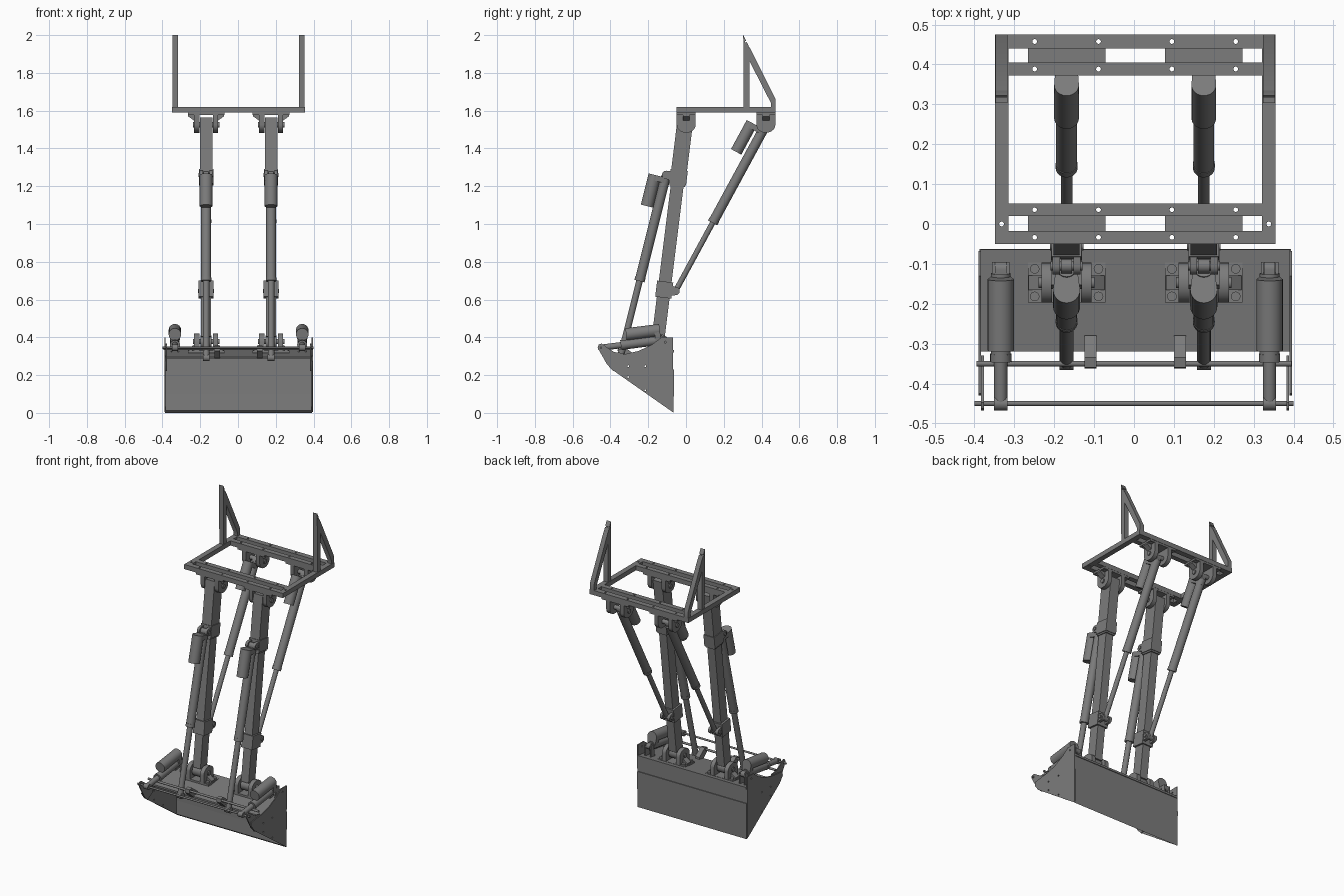
import bpy, bmesh, math
from mathutils import Vector as V

if "Cube" in bpy.data.objects:
    bpy.data.objects.remove(bpy.data.objects["Cube"])

CX = 0.003          # small sideways offset of the assembly
ARM_X = 0.172
SIDES = (("left", -1), ("right", 1))
PAINT = bpy.data.materials.new("dark_grey_paint")
PAINT.diffuse_color = (.2, .2, .2, 1)
PAINT.use_nodes = True
PAINT.node_tree.nodes["Principled BSDF"].inputs["Base Color"].default_value = PAINT.diffuse_color


def extrude(name, pts, vec):
    """Closed outline of 3D points pushed along a vector."""
    bm = bmesh.new()
    a = [bm.verts.new(V(p)) for p in pts]
    b = [bm.verts.new(V(p) + V(vec)) for p in pts]
    n = len(a)
    bm.faces.new(a)
    bm.faces.new(b[::-1])
    for i in range(n):
        bm.faces.new((a[i], b[i], b[(i + 1) % n], a[(i + 1) % n]))
    bmesh.ops.recalc_face_normals(bm, faces=bm.faces)
    me = bpy.data.meshes.new(name)
    bm.to_mesh(me)
    bm.free()
    me.materials.append(PAINT)
    ob = bpy.data.objects.new(name, me)
    bpy.context.collection.objects.link(ob)
    return ob


def prism(name, yz, x0, x1):
    return extrude(name, [(x0, y, z) for y, z in yz], (x1 - x0, 0, 0))


def box(name, x0, x1, y0, y1, z0, z1):
    return prism(name, [(y0, z0), (y1, z0), (y1, z1), (y0, z1)], x0, x1)


def stadium(ca, cb, ra, rb, u, w, n=12):
    """Outline around two circles; u runs from a to b, w is across."""
    pts = []
    for c, r, start in ((ca, ra, math.pi / 2), (cb, rb, -math.pi / 2)):
        for i in range(n + 1):
            t = start + math.pi * i / n
            pts.append(V(c) + r * (math.cos(t) * u + math.sin(t) * w))
    return pts


def cyl(name, a, b, r, n=24):
    a, b = V(a), V(b)
    d = (b - a).normalized()
    u = d.orthogonal().normalized()
    w = d.cross(u)
    ring = [a + r * (math.cos(math.tau * i / n) * u + math.sin(math.tau * i / n) * w) for i in range(n)]
    return extrude(name, ring, b - a)


def beam(name, x, a, b, wx, wd):
    """Box section running between two (y, z) points."""
    a, b = V((x - wx / 2, *a)), V((x - wx / 2, *b))
    d = (b - a).normalized()
    n = V((0, -d.z, d.y)) * wd / 2
    return extrude(name, [a + n, b + n, b - n, a - n], (wx, 0, 0))


def drill(ob, holes, axis, r):
    """Cut round holes through an object along an axis."""
    for h in holes:
        c = cyl("hole_cutter", V(h) - V(axis), V(h) + V(axis), r, 12)
        m = ob.modifiers.new("hole", "BOOLEAN")
        m.operation, m.solver, m.object = "DIFFERENCE", "EXACT", c
        bpy.context.view_layer.objects.active = ob
        bpy.ops.object.modifier_apply(modifier=m.name)
        bpy.data.objects.remove(c)


def bracket(name, x, y, z, s, h, bolts):
    """Flange with two rounded ears, gussets, a pin, and bolts or bolt holes."""
    flange = box(name + "_flange", x - .097, x + .097, y - .05, y + .05, z, z + s * .012)
    spots = [(x + e * .08, y + k * .0345, z) for e in (-1, 1) for k in (-1, 1)]
    if bolts:
        for p in spots:
            cyl(name + "_bolt", p, V(p) + V((0, 0, s * .022)), .012, 16)
    else:
        drill(flange, spots, (0, 0, .05), .006)
    c = z + s * h
    arc = [(y + .05 * math.cos(math.pi * i / 14), c + s * (.042 * math.sin(math.pi * i / 14))) for i in range(15)]
    for e in (-1, 1):
        prism(name + "_ear", [(y + .05, z)] + arc + [(y - .05, z)], x + e * .036, x + e * .063)
        extrude(name + "_gusset", [(x + e * .06, y - .018, z + s * .01), (x + e * .095, y - .018, z + s * .01),
                                   (x + e * .095, y - .018, z + s * .02), (x + e * .06, y - .018, z + s * .045)], (0, .036, 0))
    cyl(name + "_pin", (x - .07, y, c), (x + .07, y, c), .014)


def actuator(name, x, a, b, body, r, rod, off, m0, m1, mr):
    """Linear actuator: body, rod, end eyes and a parallel motor at the side."""
    a, b = V((x, *a)), V((x, *b))
    d = (b - a).normalized()
    n = V((0, -d.z, d.y)) * (1 if off > 0 else -1)
    off = abs(off)
    X = V((1, 0, 0))
    cyl(name + "_body", a + d * m0 * .6, a + d * body, r)
    cyl(name + "_collar", a + d * (body - .02), a + d * body, r * 1.06)
    cyl(name + "_rod", a + d * body, b, rod)
    cyl(name + "_motor", a + d * m0 + n * off, a + d * m1 + n * off, mr)
    extrude(name + "_gearbox", [p + d * m0 for p in stadium(a, a + n * off, r, mr, n, X)], d * .03)
    extrude(name + "_top_lug", [p - X * .014 for p in stadium(a, a + d * (m0 + .01), .017, .017, d, V((0, -d.z, d.y)))], X * .028)
    cyl(name + "_rod_eye", b - X * rod, b + X * rod, rod * 1.05)


# Top frame: side rails and four cross bars
for sn, s in SIDES:
    rail = box(sn + "_frame_rail", CX + s * .318, CX + s * .352, -.05, .475, 1.59, 1.62)
    drill(rail, [(CX + s * .335, 0, 1.6)], (0, 0, .1), .006)
for y0, y1 in ((-.05, -.017), (.02, .052), (.372, .405), (.44, .475)):
    bar = box("frame_cross_bar", CX - .318, CX + .318, y0, y1, 1.59, 1.62)
    drill(bar, [(CX + x, (y0 + y1) / 2, 1.6) for x in (-.252, -.092, .092, .252)], (0, 0, .1), .006)

# Mounting posts with diagonal braces
for sn, s in SIDES:
    x0, x1 = CX + s * .32, CX + s * .35
    post = prism(sn + "_post", [(.305, 1.62), (.335, 1.62), (.335, 1.935), (.305, 1.998), (.303, 2.0)], x0, x1)
    drill(post, [(CX + s * .335, .317, 1.965)], (.1, 0, 0), .005)
    prism(sn + "_post_brace", [(.335, 1.94), (.475, 1.66), (.475, 1.62), (.45, 1.62), (.45, 1.64), (.335, 1.865)], x0, x1)

# Lifting arms, their brackets and actuators
P0, P1 = V((-.007, 1.52)), V((-.15, .375))


def on_arm(z):
    return P0.lerp(P1, (P0.y - z) / (P0.y - P1.y))


for sn, s in SIDES:
    x = CX + s * ARM_X
    bracket(sn + "_front_bracket", x, .001, 1.59, -1, .065, False)
    bracket(sn + "_rear_bracket", x, .423, 1.59, -1, .065, False)
    bracket(sn + "_bucket_bracket", x, -.147, .318, 1, .06, True)
    beam(sn + "_arm_upper", x, on_arm(1.558), on_arm(1.2), .066, .084)
    beam(sn + "_arm_lower", x, on_arm(1.25), on_arm(.40), .054, .068)
    cyl(sn + "_arm_foot", (x - .03, *P1), (x + .03, *P1), .034)
    beam(sn + "_arm_top_collar", x, on_arm(1.285), on_arm(1.21), .076, .092)
    beam(sn + "_arm_low_collar", x, on_arm(.695), on_arm(.61), .078, .086)
    # ears that hold the actuators on the arm
    U = V((0, 1, 0))
    for e in (-1, 1):
        for nm, ca, cb in (("upper", (-.105, 1.26), (-.05, 1.25)), ("lower", (-.055, .645), (-.1, .65))):
            q = [p + V((e * .026 - .009, 0, 0)) for p in
                 stadium(V((x, *ca)), V((x, *cb)), .022, .03, U if cb[0] > ca[0] else -U, V((0, 0, 1)))]
            extrude(sn + "_" + nm + "_arm_ear", q, (.018, 0, 0))
    cyl(sn + "_upper_arm_pin", (x - .04, -.105, 1.26), (x + .04, -.105, 1.26), .011)
    cyl(sn + "_lower_arm_pin", (x - .042, -.055, .645), (x + .042, -.055, .645), .011)
    actuator(sn + "_tilt_actuator", x, (-.105, 1.26), (-.348, .292), .58, .026, .0175, -.058, .015, .185, .034)
    actuator(sn + "_lift_actuator", x, (.42, 1.52), (-.055, .645), .585, .026, .0145, -.07, .02, .195, .031)

# Bucket shell
prism("bucket_back", [(-.068, .33), (-.068, .012), (-.076, .012), (-.076, .33)], CX - .39, CX + .39)
prism("bucket_cutting_edge", [(-.063, .23), (-.066, 0), (-.08, .012), (-.07, .23)], CX - .39, CX + .39)
prism("bucket_top", [(-.064, .333), (-.32, .296), (-.32, .285), (-.064, .32)], CX - .388, CX + .388)
side = [(-.068, .40), (-.07, .004), (-.40, .235), (-.43, .275), (-.425, .30), (-.33, .31), (-.25, .328), (-.18, .362), (-.13, .40)]
lever = [(-.468, .345), (-.462, .362), (-.447, .367), (-.425, .352), (-.38, .322), (-.33, .316), (-.33, .25),
         (-.385, .222), (-.42, .26)]
for sn, s in SIDES:
    pl = prism(sn + "_bucket_side", side, CX + s * .387, CX + s * .393)
    drill(pl, [(CX + s * .39, y, z) for y, z in ((-.306, .248), (-.216, .248), (-.306, .19), (-.216, .12), (-.11, .375))],
          (.05, 0, 0), .005)
    prism(sn + "_gate_lever", lever, CX + s * .379, CX + s * .386)
    # tabs joining the bucket lip to the hinge rod
    prism(sn + "_rod_tab", [(-.28, .298), (-.28, .315), (-.335, .356), (-.36, .352), (-.362, .328), (-.32, .29)],
          CX + s * .112 - .015, CX + s * .112 + .015)
    # gate actuators at each end of the bucket, motor on top
    gx = CX + s * .337
    actuator(sn + "_gate_actuator", gx, (-.112, .388), (-.45, .345), .235, .025, .0165, -.053, .02, .20, .033)
    for e in (-1, 1):
        prism(sn + "_gate_actuator_mount", [(-.095, .31), (-.095, .40), (-.125, .40), (-.14, .31)],
              gx + e * .015, gx + e * .022)
cyl("bucket_hinge_rod", (-.395, -.35, .34), (.395, -.35, .34), .007, 16)
cyl("gate_rod", (-.40, -.45, .345), (.40, -.45, .345), .006, 16)

# Smooth the round parts, keep edges crisp
bpy.ops.object.select_all(action="SELECT")
bpy.context.view_layer.objects.active = bpy.data.objects["gate_rod"]
bpy.ops.object.shade_smooth_by_angle(angle=math.radians(30))
